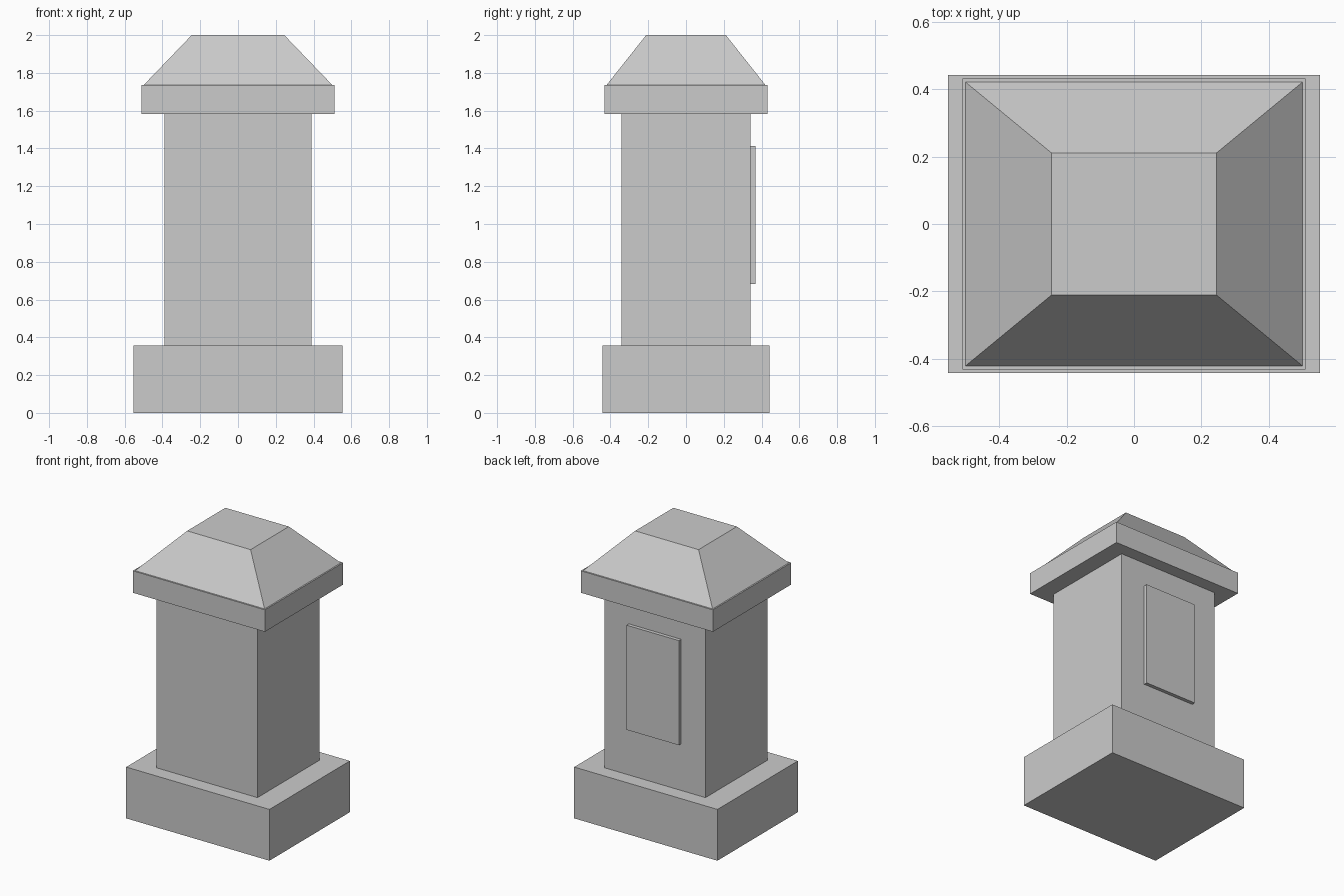
import bpy, bmesh

if "Cube" in bpy.data.objects:
    bpy.data.objects.remove(bpy.data.objects["Cube"])


def frustum(name, bottom, top, z0, z1, y=0.0):
    """Four-sided block; bottom and top are (half x, half y)."""
    bm = bmesh.new()
    bmesh.ops.create_cube(bm, size=2)
    for v in bm.verts:
        hx, hy = top if v.co.z > 0 else bottom
        v.co = (v.co.x * hx, v.co.y * hy + y, z1 if v.co.z > 0 else z0)
    mesh = bpy.data.meshes.new(name)
    bm.to_mesh(mesh)
    bm.free()
    obj = bpy.data.objects.new(name, mesh)
    bpy.context.collection.objects.link(obj)
    return obj


def block(name, half, z0, z1, y=0.0):
    return frustum(name, half, half, z0, z1, y)


# Stacked masonry
block("base_plinth", (0.553, 0.443), 0.0, 0.358)
block("pillar_shaft", (0.39, 0.342), 0.358, 1.582)
block("cap_slab", (0.51, 0.432), 1.582, 1.735)

# Sloped top with a flat crown
frustum("cap_roof", (0.5, 0.421), (0.245, 0.211), 1.735, 2.0)

# Raised plate on the back face
block("back_panel", (0.202, 0.0125), 0.683, 1.413, y=0.3545)
